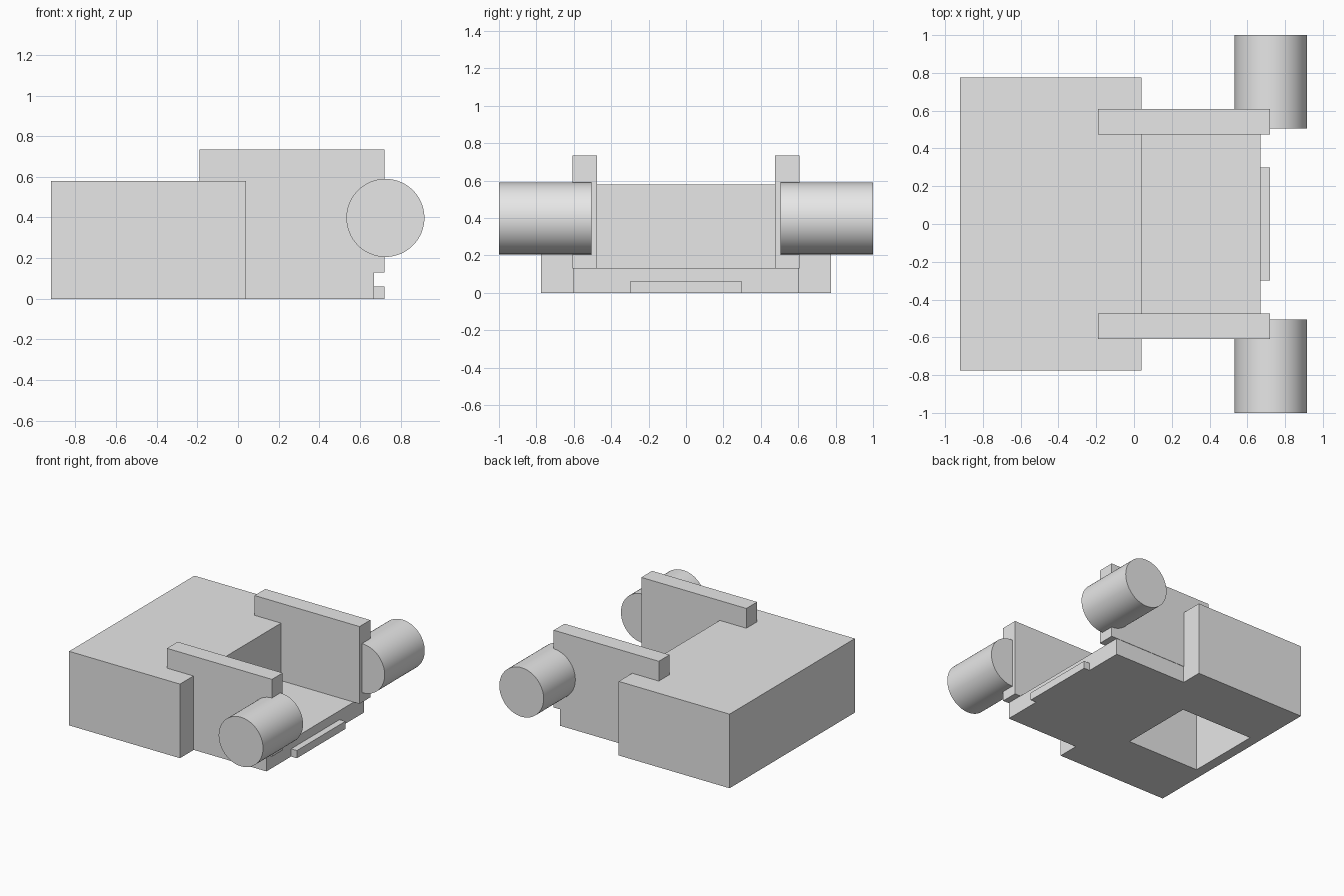
import bpy, bmesh, math

default = bpy.data.objects.get("Cube")
if default:
    bpy.data.objects.remove(default, do_unlink=True)

grey = bpy.data.materials.new("plain grey")
grey.use_nodes = True
grey.diffuse_color = (0.8, 0.8, 0.8, 1)
grey.node_tree.nodes["Principled BSDF"].inputs["Base Color"].default_value = (0.8, 0.8, 0.8, 1)


def box(name, x, y, z):
    """Box spanning the given (low, high) ranges."""
    bpy.ops.mesh.primitive_cube_add(size=1)
    ob = bpy.context.object
    ob.name = name
    for v in ob.data.vertices:
        v.co = [r[0] if c < 0 else r[1] for c, r in zip(v.co, (x, y, z))]
    ob.data.materials.append(grey)
    return ob


# Main body with a deep rectangular pocket in its underside
body = box("main_body", (-0.92, 0.04), (-0.775, 0.775), (0, 0.58))
bm = bmesh.new()
bm.from_mesh(body.data)
bm.normal_update()
bottom = min(bm.faces, key=lambda f: f.calc_center_median().z)
bmesh.ops.inset_individual(bm, faces=[bottom], thickness=0.2)
for v in bottom.verts:
    v.co.x = -0.84 if v.co.x < -0.44 else -0.21
    v.co.y = math.copysign(0.3, v.co.y)
pocket = bmesh.ops.extrude_discrete_faces(bm, faces=[bottom])["faces"][0]
for v in pocket.verts:
    v.co.z = 0.53
bmesh.ops.recalc_face_normals(bm, faces=bm.faces)
bm.to_mesh(body.data)
bm.free()

# Floor plate and its small lip
box("floor_plate", (0.03, 0.67), (-0.605, 0.605), (0, 0.13))
box("floor_lip", (0.66, 0.72), (-0.3, 0.3), (0, 0.06))

# Side walls and the round drums on their outer ends
for side, s in (("left", 1), ("right", -1)):
    box(side + "_side_wall", (-0.19, 0.72), sorted((s * 0.475, s * 0.608)), (0.13, 0.735))
    bpy.ops.mesh.primitive_cylinder_add(
        vertices=64, radius=0.192, depth=0.495,
        location=(0.725, s * 0.7525, 0.398), rotation=(math.pi / 2, 0, 0))
    drum = bpy.context.object
    drum.name = side + "_drum"
    drum.data.materials.append(grey)
    bpy.ops.object.shade_smooth_by_angle(angle=math.radians(30))
